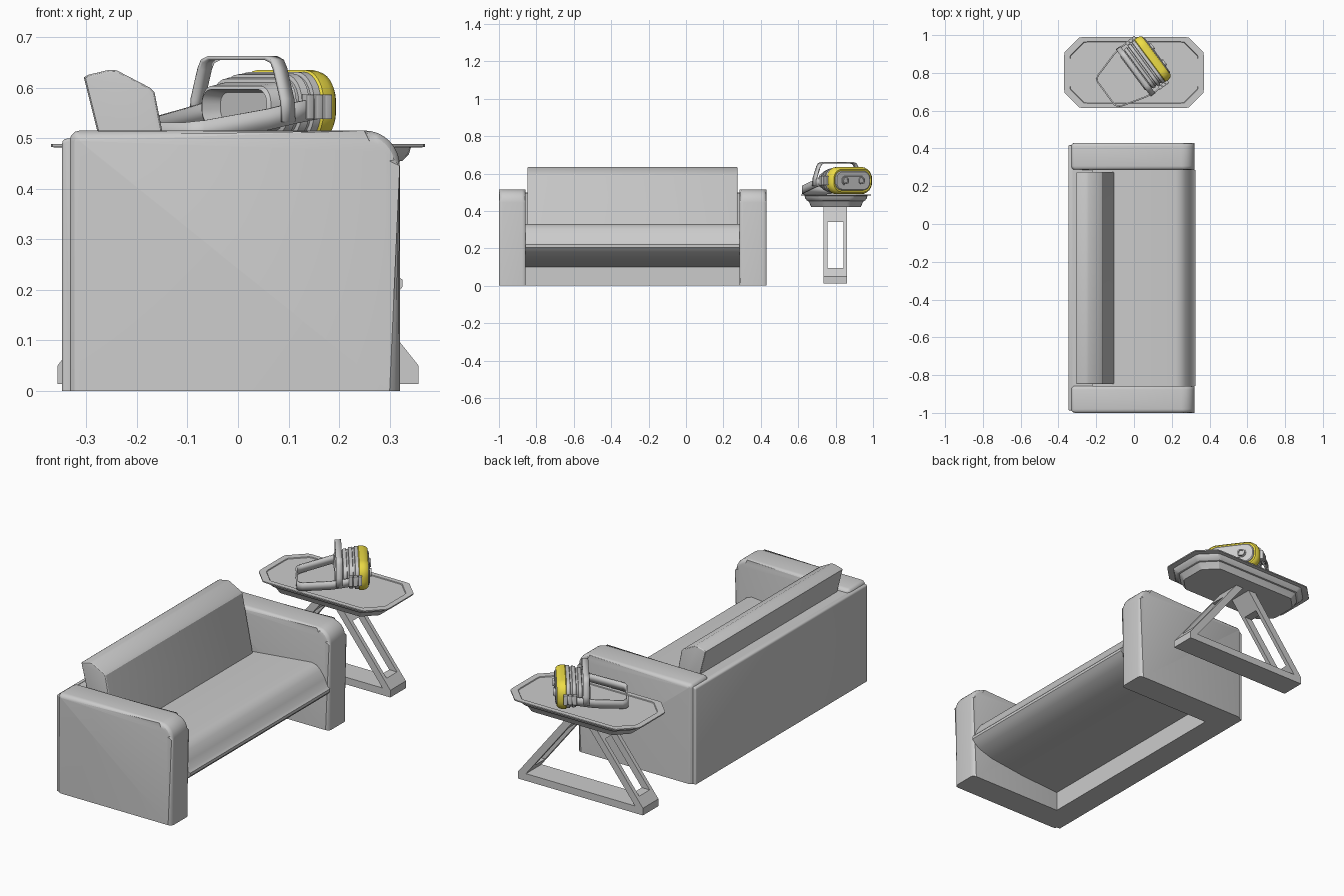
import bpy, bmesh
from math import sin, cos, pi, radians
from mathutils import Vector

if "Cube" in bpy.data.objects:
    bpy.data.objects.remove(bpy.data.objects["Cube"])

yellow = bpy.data.materials.new("yellow_trim")
yellow.diffuse_color = (0.85, 0.72, 0.06, 1)
yellow.use_nodes = True
yellow.node_tree.nodes["Principled BSDF"].inputs["Base Color"].default_value = yellow.diffuse_color


def finish(name, bm, mat=None):
    bmesh.ops.recalc_face_normals(bm, faces=bm.faces[:])
    me = bpy.data.meshes.new(name)
    bm.to_mesh(me)
    bm.free()
    ob = bpy.data.objects.new(name, me)
    bpy.context.collection.objects.link(ob)
    if mat:
        me.materials.append(mat)
    return ob


def loft(name, rings, bevel=0, mat=None):
    """Skin closed rings of points, cap both ends, optionally round the cap edges."""
    bm = bmesh.new()
    vs = [[bm.verts.new(p) for p in r] for r in rings]
    n = len(vs[0])
    for a, b in zip(vs, vs[1:]):
        for i in range(n):
            bm.faces.new((a[i], a[(i + 1) % n], b[(i + 1) % n], b[i]))
    bm.faces.new(vs[0])
    bm.faces.new(vs[-1])
    if bevel:
        ends = [e for e in bm.edges if abs(e.verts[0].co.y - e.verts[1].co.y) < 1e-6
                and max(v.co.z for v in e.verts) > 0.001]
        bmesh.ops.bevel(bm, geom=ends, offset=bevel, segments=3, profile=0.5, affect='EDGES')
    return finish(name, bm, mat)


def prism(name, profile, y0, y1, bevel=0):
    """Extrude an x-z profile along y."""
    return loft(name, [[(x, y, z) for x, z in profile] for y in (y0, y1)], bevel)


def box(name, x0, x1, y0, y1, z0, z1, bevel=0):
    return prism(name, [(x0, z0), (x1, z0), (x1, z1), (x0, z1)], y0, y1, bevel)


def arc(cx, cz, r, a0, a1, n=6):
    return [(cx + r * cos(radians(a0 + (a1 - a0) * i / n)),
             cz + r * sin(radians(a0 + (a1 - a0) * i / n))) for i in range(n + 1)]


def round_rect(w, h, r, n=6):
    w, h = w / 2 - r, h / 2 - r
    return (arc(w, h, r, 0, 90, n) + arc(-w, h, r, 90, 180, n)
            + arc(-w, -h, r, 180, 270, n) + arc(w, -h, r, 270, 360, n))


# Sofa arms with a rounded front top corner
arm = [(-0.333, 0), (0.32, 0)] + arc(0.25, 0.445, 0.07, 0, 90, 8) + arc(-0.313, 0.495, 0.02, 90, 180, 3)
prism("sofa_arm_near", arm, -1.0, -0.857, 0.02)
prism("sofa_arm_far", arm, 0.287, 0.43, 0.02)

# Sofa back: outer panel and inner block
panel = [(-0.348, 0), (-0.325, 0), (-0.325, 0.499)] + arc(-0.338, 0.489, 0.01, 90, 180, 3)
prism("sofa_back_panel", panel, -0.987, 0.417, 0.006)
box("sofa_back_frame", -0.33, -0.22, -0.87, 0.30, 0, 0.497)

# Seat with a bulged front, and leaning back cushion
seat = [(-0.24, 0.10), (0.0, 0.115), (0.2, 0.14), (0.28, 0.165), (0.31, 0.188), (0.325, 0.205),
        (0.325, 0.22), (0.312, 0.23), (0.297, 0.265), (0.272, 0.303), (0.25, 0.322),
        (0.222, 0.33), (-0.24, 0.283)]
prism("seat", seat, -0.857, 0.287)
cushion = [(-0.22, 0.28), (-0.305, 0.62), (-0.297, 0.625), (-0.255, 0.635), (-0.24, 0.634),
           (-0.175, 0.6), (-0.165, 0.59), (-0.103, 0.28)]
prism("back_cushion", cushion, -0.848, 0.275, 0.006)

# Side table tray: stacked octagonal rings
TY = 0.802


def octagon(hx, hy, z):
    c = 0.1 * hx / 0.37
    q = [(hx, hy - c), (hx - 0.03 * c, hy - 0.8 * c), (hx - 0.8 * c, hy - 0.03 * c), (hx - c, hy)]
    pts = q + [(-x, y) for x, y in q[::-1]]
    pts += [(-x, -y) for x, y in pts]
    return [(x, TY + y, z) for x, y in pts]


loft("table_tray", [octagon(*r) for r in (
    (0.338, 0.161, 0.484), (0.34, 0.163, 0.488), (0.37, 0.188, 0.488), (0.37, 0.188, 0.482),
    (0.342, 0.168, 0.481), (0.338, 0.165, 0.468), (0.325, 0.155, 0.455), (0.315, 0.148, 0.453),
    (0.305, 0.14, 0.438), (0.295, 0.133, 0.422))])

# Table base plate and two slotted sloping legs
Y0, Y1 = 0.735, 0.862
box("table_base", -0.357, 0.357, Y0, Y1, 0.013, 0.05)


def leg_slice(side, z0, z1):
    def x(z):
        return 0.357 + (0.06 - 0.357) * (z - 0.05) / 0.375
    return [(side * x(z0), z0), (side * x(z1), z1),
            (side * (x(z1) - 0.045), z1), (side * (x(z0) - 0.045), z0)]


for side, tag in ((-1, "left"), (1, "right")):
    prism(f"table_leg_{tag}_rail_front", leg_slice(side, 0.05, 0.425), Y0, Y0 + 0.021)
    prism(f"table_leg_{tag}_rail_back", leg_slice(side, 0.05, 0.425), Y1 - 0.021, Y1)
    prism(f"table_leg_{tag}_foot", leg_slice(side, 0.05, 0.095), Y0 + 0.021, Y1 - 0.021)
    prism(f"table_leg_{tag}_top", leg_slice(side, 0.34, 0.425), Y0 + 0.021, Y1 - 0.021)

# Headset, built facing local +x and then turned on the table
parts = []


def shell(name, rings, mat=None, dy=0):
    """Rings of (depth, width, height), with rounded corners."""
    ob = loft(name, [[(d, y + dy, z) for y, z in round_rect(w, h, min(h * 0.42, w * 0.499))]
                     for d, w, h in rings], mat=mat)
    parts.append(ob)


def ribbon(name, path, wide, thick=0.008):
    bm = bmesh.new()
    wide = Vector(wide) / 2
    rows = [(bm.verts.new(Vector(p) - wide), bm.verts.new(Vector(p) + wide)) for p in path]
    for a, b in zip(rows, rows[1:]):
        bm.faces.new((a[0], b[0], b[1], a[1]))
    ob = finish(name, bm)
    mod = ob.modifiers.new("thickness", 'SOLIDIFY')
    mod.thickness, mod.offset = thick, 0
    parts.append(ob)


shell("headset_yellow_rim", [(0.016, 0.235, 0.108), (0.018, 0.25, 0.12), (0.01, 0.268, 0.136),
                             (-0.006, 0.28, 0.145), (-0.024, 0.28, 0.145), (-0.028, 0.272, 0.138)], yellow)
shell("headset_face_plate", [(0.01, 0.232, 0.105), (0.02, 0.23, 0.103), (0.024, 0.22, 0.094)])
shell("headset_sensor_bar", [(0.02, 0.155, 0.05), (0.027, 0.15, 0.046)])
for s in (-1, 1):
    shell("headset_lens", [(0.02, 0.038, 0.038), (0.034, 0.036, 0.036), (0.034, 0.024, 0.024),
                           (0.029, 0.022, 0.022)], dy=s * 0.053)

# Stepped ribbed body ending in a hollow face gasket
shell("headset_body", [(-0.024, 0.272, 0.138), (-0.044, 0.272, 0.138), (-0.046, 0.256, 0.126),
                       (-0.054, 0.256, 0.126), (-0.056, 0.27, 0.132), (-0.072, 0.266, 0.128),
                       (-0.074, 0.25, 0.115), (-0.082, 0.25, 0.115), (-0.084, 0.262, 0.118),
                       (-0.1, 0.256, 0.11), (-0.102, 0.24, 0.096), (-0.135, 0.23, 0.082),
                       (-0.14, 0.215, 0.068), (-0.1, 0.2, 0.056)])

# Rear strap loop, drooping to the tray
half = [(-0.02, 0.143, 0.0), (-0.1, 0.149, -0.012), (-0.16, 0.14, -0.025), (-0.29, 0.102, -0.048),
        (-0.307, 0.092, -0.05), (-0.315, 0.075, -0.052)]
ribbon("headset_rear_strap", half + [(x, -y, z) for x, y, z in half[::-1]], (0, 0, 0.042))

# Overhead strap arch
half = [(0.152, -0.03), (0.148, 0.015), (0.125, 0.075), (0.115, 0.09), (0.095, 0.096)]
ribbon("headset_top_strap", [(-0.12, y, z) for y, z in half + [(-y, z) for y, z in half[::-1]]],
       (0.03, 0, 0))

# Three-cell strap buckles on both sides
for s in (-1, 1):
    for i in range(3):
        d = -0.075 + i * 0.022
        ys = sorted((s * 0.135, s * 0.155))
        parts.append(box("headset_buckle", d, d + 0.018, *ys, -0.024, 0.024, 0.003))

for ob in parts:
    ob.location = (0.105, 0.88, 0.562)
    ob.rotation_euler.z = radians(36.6)

# Smooth curved areas, keep hard edges
for ob in bpy.data.objects:
    ob.select_set(True)
    bpy.context.view_layer.objects.active = ob
bpy.ops.object.shade_smooth_by_angle(angle=radians(30))
